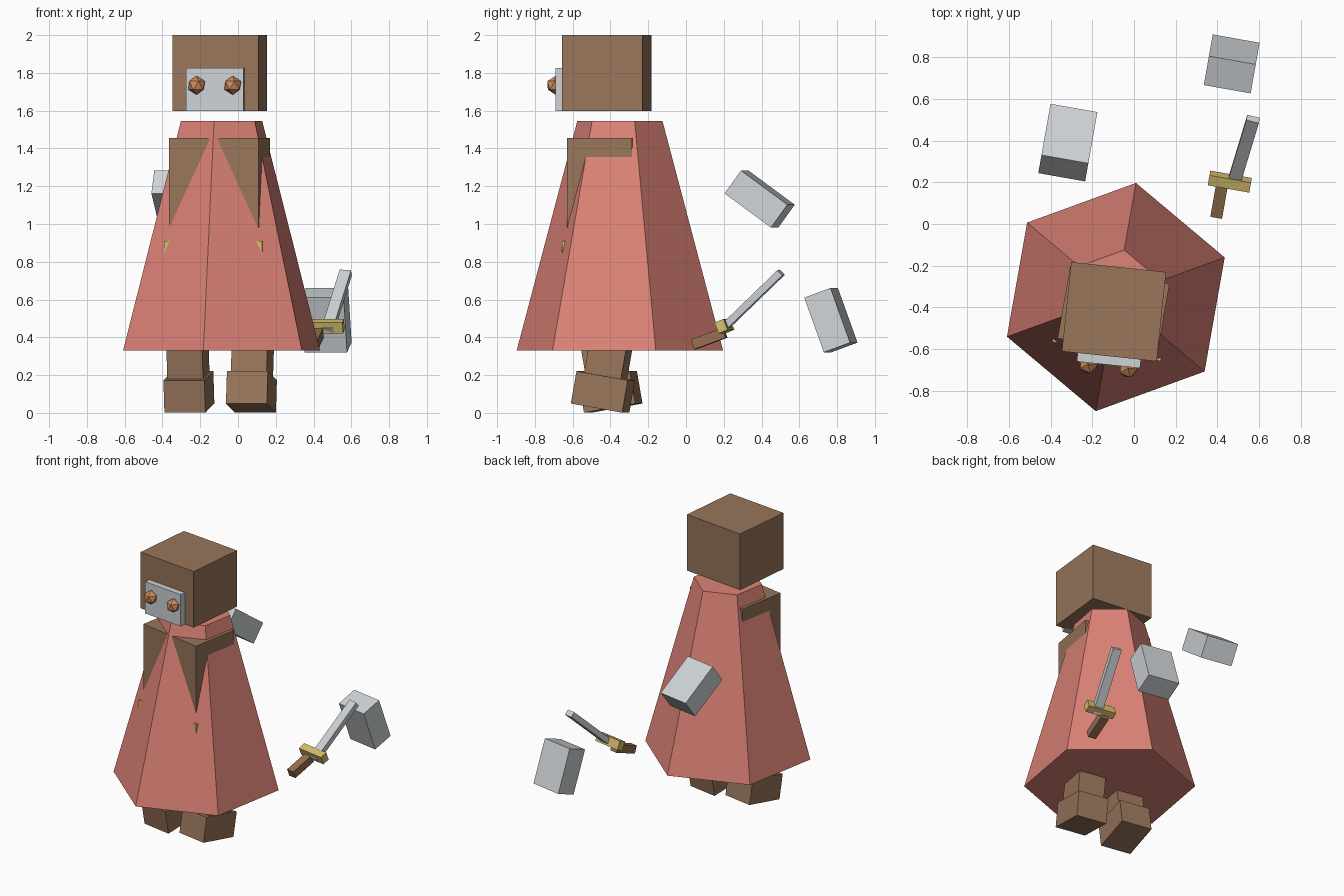
import bpy, bmesh, math
from mathutils import Matrix

cube = bpy.data.objects.get("Cube")
if cube:
    bpy.data.objects.remove(cube, do_unlink=True)


def material(name, hex_code):
    """Flat material from an sRGB hex code."""
    rgb = [int(hex_code[i:i + 2], 16) / 255 for i in (0, 2, 4)]
    lin = [c / 12.92 if c <= 0.04045 else ((c + 0.055) / 1.055) ** 2.4 for c in rgb]
    m = bpy.data.materials.new(name)
    m.use_nodes = True
    m.diffuse_color = (*lin, 1)
    m.node_tree.nodes["Principled BSDF"].inputs["Base Color"].default_value = (*lin, 1)
    return m


brown = material("brown", "98765B")
handle_brown = material("handle brown", "96704F")
rose = material("rose cloth", "DD8377")
steel = material("pale steel", "CED3D7")
gold = material("gold", "D6BF6E")
copper = material("copper", "CF8B5A")


def place(x, y, z, yaw=-10, pitch=0, spin=0):
    """Position, then heading about z, tilt about x and twist about the part's own z."""
    return (Matrix.Translation((x, y, z))
            @ Matrix.Rotation(math.radians(yaw), 4, 'Z')
            @ Matrix.Rotation(math.radians(pitch), 4, 'X')
            @ Matrix.Rotation(math.radians(spin), 4, 'Z'))


def finish(bm, name, mat, matrix):
    bmesh.ops.recalc_face_normals(bm, faces=bm.faces)
    mesh = bpy.data.meshes.new(name)
    bm.to_mesh(mesh)
    bm.free()
    mesh.materials.append(mat)
    obj = bpy.data.objects.new(name, mesh)
    obj.matrix_world = matrix
    bpy.context.collection.objects.link(obj)


def box(name, mat, size, frame, offset=(0, 0, 0)):
    bm = bmesh.new()
    bmesh.ops.create_cube(bm, size=1)
    bmesh.ops.scale(bm, vec=size, verts=bm.verts)
    finish(bm, name, mat, frame @ Matrix.Translation(offset))


# Robe: closed six-sided frustum with a corner pointing forward
bm = bmesh.new()
bmesh.ops.create_cone(bm, cap_ends=True, segments=6, radius1=0.555,
                      radius2=0.229, depth=1.215)
finish(bm, "robe", rose, place(-0.087, -0.35, 0.9375))

# Torso and belt, whose corners poke through the robe
body = place(-0.098, -0.417, 0)
box("torso", brown, (0.483, 0.35, 0.86), body, (0, 0, 1.025))
box("belt", gold, (0.528, 0.394, 0.08), body, (0, 0, 0.87))

# Head with face plate and eyes
head = place(-0.096, -0.42, 1.799, yaw=-6)
box("head", brown, (0.457, 0.43, 0.402), head)
box("face_plate", steel, (0.305, 0.05, 0.228), head, (0, -0.231, -0.087))
for side, label in ((1, "left"), (-1, "right")):
    bm = bmesh.new()
    bmesh.ops.create_icosphere(bm, subdivisions=1, radius=0.05)
    finish(bm, label + "_eye", copper,
           head @ Matrix.Translation((side * 0.096, -0.262, -0.065)))

# Legs and boots in mid stride
for label, x, y, pitch in (("left", 0.071, -0.44, -10), ("right", -0.26, -0.4, 10)):
    frame = place(x, y, 0.111, pitch=pitch)
    box(label + "_boot", brown, (0.22, 0.28, 0.174), frame)
    box(label + "_leg", brown, (0.192, 0.2, 0.5), frame, (0, 0, 0.3))

# Floating gauntlets
for label, centre, pitch in (("right", (-0.317, 0.39, 1.132), -36),
                             ("left", (0.468, 0.767, 0.491), -70)):
    box(label + "_gauntlet", steel, (0.228, 0.308, 0.15), place(*centre, pitch=pitch))

# Sword
box("sword_handle", handle_brown, (0.057, 0.18, 0.055), place(0.41, 0.122, 0.393, pitch=20))
box("sword_guard", gold, (0.202, 0.052, 0.062), place(0.459, 0.203, 0.459, pitch=22))
box("sword_blade", steel, (0.062, 0.456, 0.038),
    place(0.522, 0.343, 0.588, pitch=43, spin=-5))
